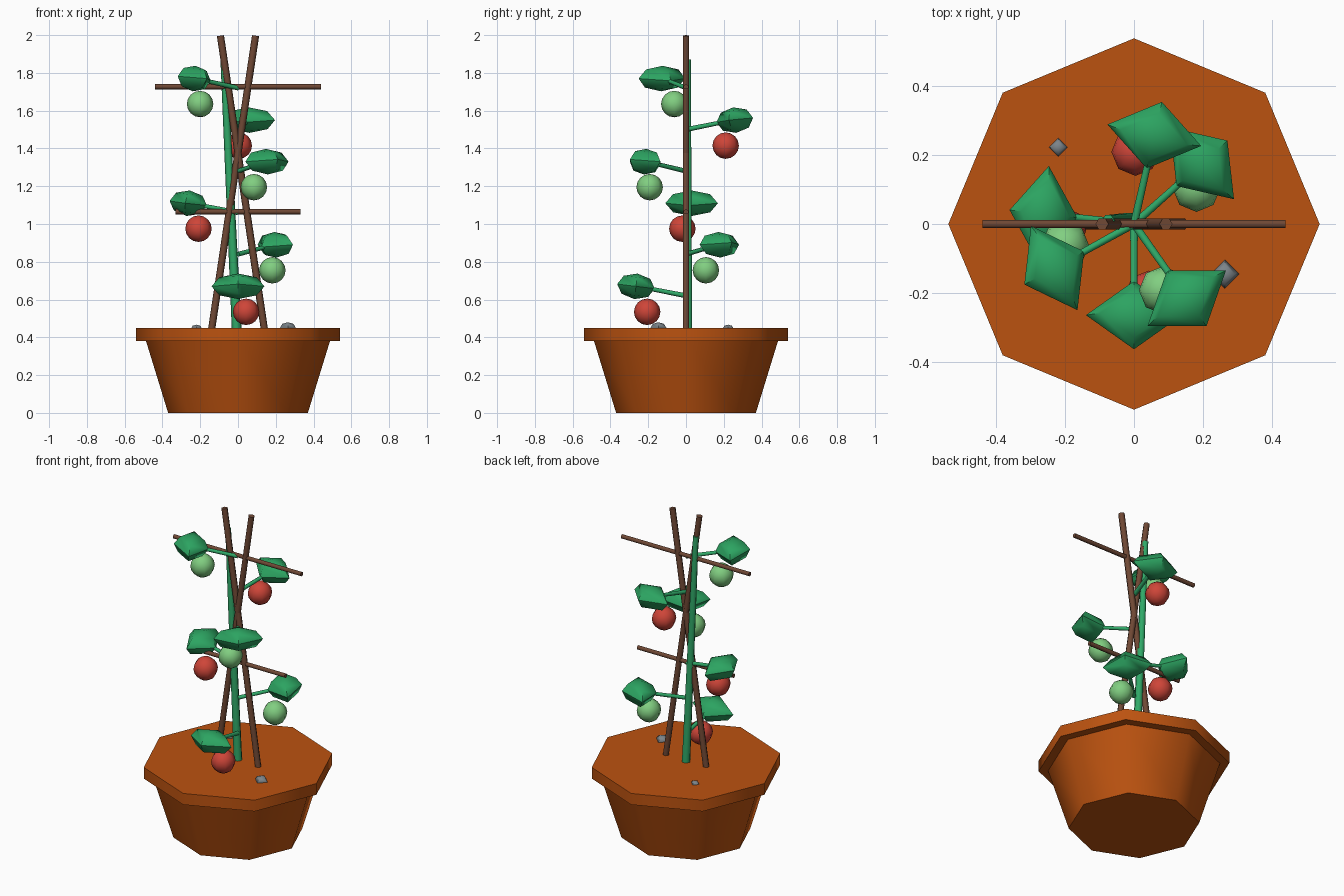
import bpy, bmesh, math
from mathutils import Vector, Matrix

if "Cube" in bpy.data.objects:
    bpy.data.objects.remove(bpy.data.objects["Cube"])


def material(name, rgb):
    m = bpy.data.materials.new(name)
    m.diffuse_color = (*rgb, 1)
    m.use_nodes = True
    m.node_tree.nodes["Principled BSDF"].inputs["Base Color"].default_value = m.diffuse_color
    return m


TERRACOTTA = material("terracotta", (0.50, 0.085, 0.005))
WOOD = material("wood", (0.16, 0.065, 0.035))
STEM = material("stem_green", (0.03, 0.40, 0.14))
LEAF = material("leaf_green", (0.025, 0.37, 0.12))
RED = material("ripe_red", (0.62, 0.06, 0.04))
GREEN = material("unripe_green", (0.22, 0.62, 0.22))
STONE = material("stone_grey", (0.20, 0.23, 0.25))


def finish(name, bm, mat, angle):
    mesh = bpy.data.meshes.new(name)
    bm.to_mesh(mesh)
    bm.free()
    mesh.materials.append(mat)
    ob = bpy.data.objects.new(name, mesh)
    bpy.context.collection.objects.link(ob)
    bpy.ops.object.select_all(action='DESELECT')
    ob.select_set(True)
    bpy.context.view_layer.objects.active = ob
    bpy.ops.object.shade_smooth_by_angle(angle=math.radians(angle))
    return ob


def rod(name, a, b, r1, r2, sides, mat, angle=62):
    """Tapered cylinder between two points."""
    a, b = Vector(a), Vector(b)
    d = b - a
    m = Matrix.Translation((a + b) / 2) @ d.to_track_quat('Z', 'Y').to_matrix().to_4x4()
    bm = bmesh.new()
    bmesh.ops.create_cone(bm, cap_ends=True, segments=sides, radius1=r1, radius2=r2,
                          depth=d.length, matrix=m)
    return finish(name, bm, mat, angle)


def ball(name, centre, size, segs, rings, mat, yaw=0, pitch=0, angle=50):
    """Low-poly ellipsoid."""
    m = (Matrix.Translation(centre) @ Matrix.Rotation(yaw, 4, 'Z')
         @ Matrix.Rotation(pitch, 4, 'Y') @ Matrix.Diagonal((*size, 1)))
    bm = bmesh.new()
    bmesh.ops.create_uvsphere(bm, u_segments=segs, v_segments=rings, radius=1, matrix=m)
    return finish(name, bm, mat, angle)


def polar(r, a, z):
    return (r * math.cos(a), r * math.sin(a), z)


def octagon(name, z0, z1, r0, r1):
    bm = bmesh.new()
    bmesh.ops.create_cone(bm, cap_ends=True, segments=8, radius1=r0, radius2=r1,
                          depth=z1 - z0, matrix=Matrix.Translation((0, 0, (z0 + z1) / 2)))
    finish(name, bm, TERRACOTTA, 50)


# Octagonal pot and rim
octagon("pot_body", 0, 0.40, 0.37, 0.493)
octagon("pot_rim", 0.38, 0.45, 0.54, 0.54)

# Crossed stakes
for s, side in ((-1, "left"), (1, "right")):
    rod(f"stake_{side}", (s * 0.146, 0, 0.40), (-s * 0.093, 0, 1.997), 0.019, 0.019, 6, WOOD)

# Crossbars
rod("crossbar_lower", (-0.33, 0, 1.065), (0.33, 0, 1.065), 0.014, 0.014, 6, WOOD)
rod("crossbar_upper", (-0.44, 0, 1.727), (0.44, 0, 1.727), 0.014, 0.014, 6, WOOD)

# Main stem
rod("main_stem", (-0.006, 0.01, 0.42), (-0.075, 0.01, 1.87), 0.026, 0.018, 6, STEM)

# Spiral of twigs, leaves and fruit
for i in range(6):
    a = -math.pi / 2 + i * 2.3
    z = 0.67 + i * 0.22
    rod(f"twig_{i + 1}", (0, 0, z - 0.05), polar(0.23, a, z - 0.005), 0.013, 0.011, 6, STEM)
    ball(f"leaf_{i + 1}", polar(0.265, a, z), (0.10, 0.14, 0.068), 4, 4, LEAF, a, -0.12)
    ripe = i % 2 == 0
    ball(f"fruit_{i + 1}", polar(0.21, a + (0.205 if ripe else -0.205), z - 0.135),
         (0.07, 0.07, 0.07), 8, 8, RED if ripe else GREEN)

# Pebbles on the soil
ball("pebble_small", (-0.22, 0.223, 0.448), (0.028, 0.028, 0.019), 4, 4, STONE)
ball("pebble_large", (0.264, -0.146, 0.45), (0.042, 0.042, 0.03), 4, 4, STONE)
